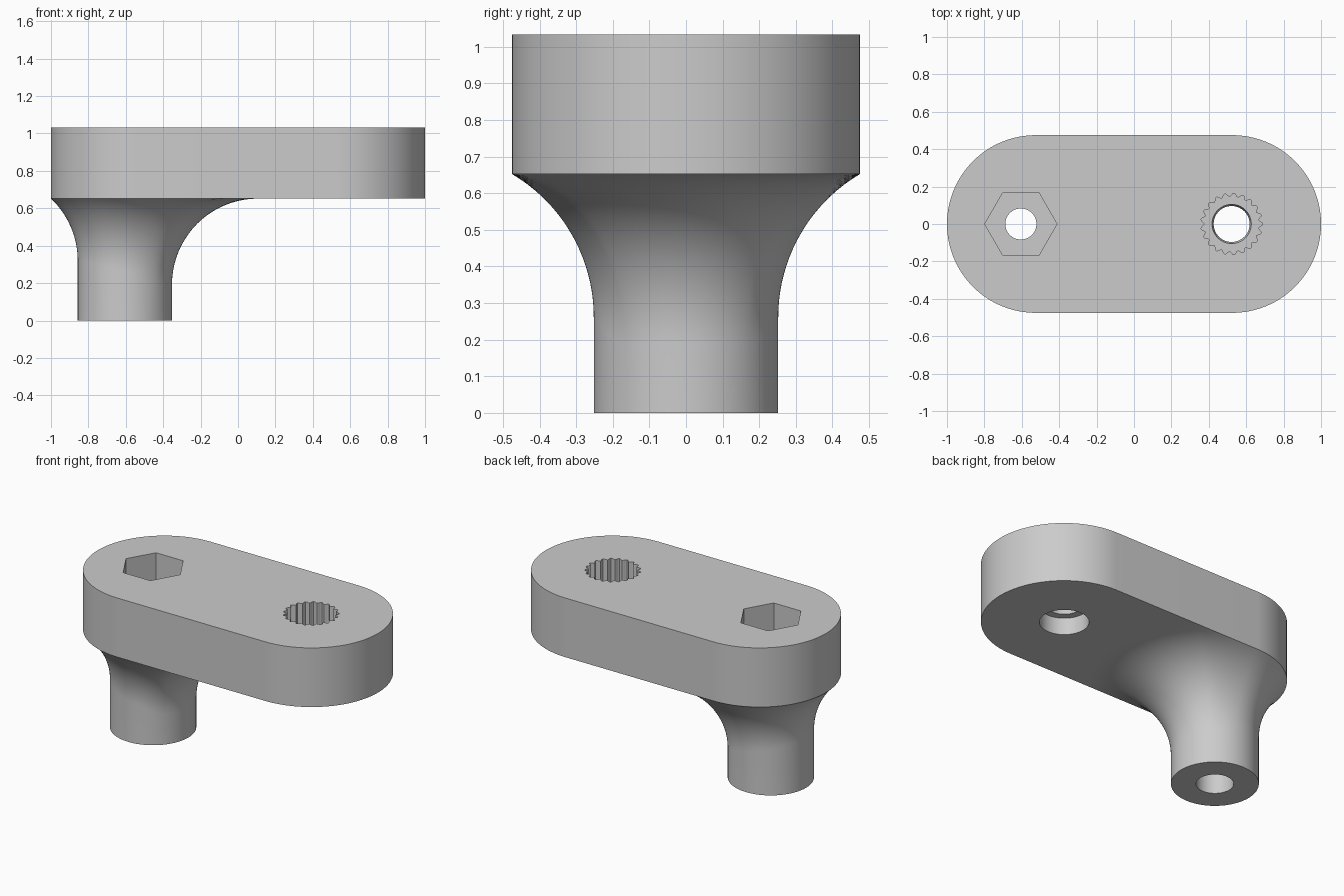
import bpy, bmesh, math
from math import sin, cos, pi

if "Cube" in bpy.data.objects:
    bpy.data.objects.remove(bpy.data.objects["Cube"])

HALF_W, END_X = 0.475, 0.525      # plate half width and end-arc centre
Z_LOW, Z_TOP = 0.652, 1.033       # plate underside and top
POST_X, POST_R, FILLET = -0.605, 0.252, 0.46
SOCKET_X = 0.522

grey = bpy.data.materials.new("plain_grey")
grey.diffuse_color = (0.6, 0.6, 0.6, 1)
grey.use_nodes = True
grey.node_tree.nodes["Principled BSDF"].inputs["Base Color"].default_value = grey.diffuse_color


def loft(name, rings):
    """Closed solid through rings that share a point count."""
    bm = bmesh.new()
    loops = [[bm.verts.new(p) for p in ring] for ring in rings]
    n = len(loops[0])
    for a, b in zip(loops, loops[1:]):
        for i in range(n):
            j = (i + 1) % n
            bm.faces.new((a[i], a[j], b[j], b[i]))
    bm.faces.new(loops[0][::-1])
    bm.faces.new(loops[-1])
    bmesh.ops.recalc_face_normals(bm, faces=bm.faces)
    mesh = bpy.data.meshes.new(name)
    bm.to_mesh(mesh)
    bm.free()
    mesh.materials.append(grey)
    obj = bpy.data.objects.new(name, mesh)
    bpy.context.collection.objects.link(obj)
    return obj


def polar(cx, z, n, radius):
    """Ring around (cx, 0); radius is a function of the angle."""
    return [(cx + radius(2 * pi * i / n) * cos(2 * pi * i / n),
             radius(2 * pi * i / n) * sin(2 * pi * i / n), z) for i in range(n)]


def circle(r):
    return lambda a: r


def hexagon(a):
    return 0.193 * cos(pi / 6) / cos((a % (pi / 3)) - pi / 6)


def spline(a):
    return 0.155 + 0.010 * cos(21 * a)


def rim_distance(a):
    """Distance from the post axis to the plate outline along an angle."""
    lo, hi = 0.0, 2.0
    for _ in range(40):
        m = (lo + hi) / 2
        x, y = POST_X + m * cos(a), m * sin(a)
        inside = math.hypot(max(abs(x) - END_X, 0), y) < HALF_W
        lo, hi = (m, hi) if inside else (lo, m)
    return lo * 0.9995


# Plate with rounded ends
outline = []
for k in range(2):
    for i in range(65):
        a = -pi / 2 + pi * i / 64 + k * pi
        outline.append((END_X * (1 - 2 * k) + HALF_W * cos(a), HALF_W * sin(a)))
plate = loft("plate", [[(x, y, z) for x, y in outline] for z in (Z_LOW, Z_TOP)])

# Post flaring into the plate, the flare stopping at the plate edge
N, STEPS = 128, 20
rings = [polar(POST_X, 0, N, circle(POST_R))] + [[] for _ in range(STEPS + 2)]
for i in range(N):
    a = 2 * pi * i / N
    d = rim_distance(a)
    end = math.acos(max(0.0, (POST_R + FILLET - d) / FILLET))
    zc = Z_LOW - FILLET * sin(end)
    for s in range(STEPS + 1):
        t = end * s / STEPS
        r = POST_R + FILLET * (1 - cos(t))
        rings[s + 1].append((POST_X + r * cos(a), r * sin(a), zc + FILLET * sin(t)))
    r *= 0.96
    rings[-1].append((POST_X + r * cos(a), r * sin(a), Z_LOW + 0.012))
post = loft("flared_post", rings)

# Stepped bolt hole with a hexagonal nut pocket
bolt_cut = loft("bolt_cutter", [polar(POST_X, z, 96, f) for z, f in (
    (-0.1, circle(0.108)), (0.35, circle(0.108)), (0.35, circle(0.083)),
    (0.72, circle(0.083)), (0.72, hexagon), (1.2, hexagon))])

# Toothed socket with a lip and a counterbore below
socket_cut = loft("socket_cutter", [polar(SOCKET_X, z, 168, f) for z, f in (
    (0.5, circle(0.142)), (0.76, circle(0.142)), (0.76, circle(0.096)),
    (0.80, circle(0.105)), (0.80, spline), (1.2, spline))])

# Cut the holes and shade
for obj, cutters in ((plate, (bolt_cut, socket_cut)), (post, (bolt_cut,))):
    bpy.ops.object.select_all(action='DESELECT')
    obj.select_set(True)
    bpy.context.view_layer.objects.active = obj
    for c in cutters:
        mod = obj.modifiers.new("hole", 'BOOLEAN')
        mod.operation, mod.solver, mod.object = 'DIFFERENCE', 'EXACT', c
        bpy.ops.object.modifier_apply(modifier=mod.name)
    bpy.ops.object.shade_smooth_by_angle(angle=math.radians(30))

for c in (bolt_cut, socket_cut):
    bpy.data.objects.remove(c, do_unlink=True)
